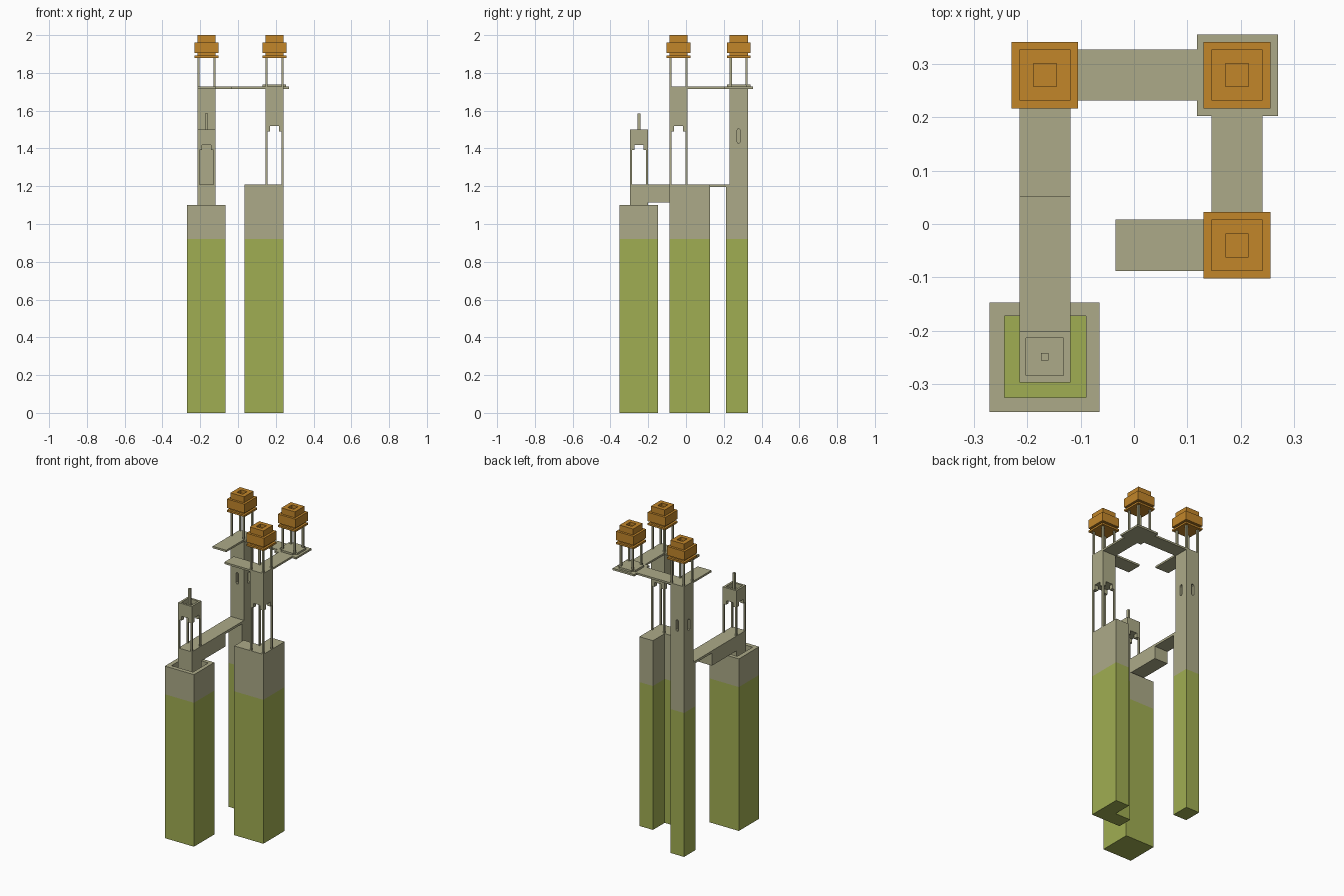
import bpy, bmesh
from mathutils import Vector

cube = bpy.data.objects.get("Cube")
if cube:
    bpy.data.objects.remove(cube, do_unlink=True)


def material(name, rgb):
    m = bpy.data.materials.new(name)
    m.use_nodes = True
    m.diffuse_color = (*rgb, 1)
    bsdf = next(n for n in m.node_tree.nodes if n.type == 'BSDF_PRINCIPLED')
    bsdf.inputs["Base Color"].default_value = (*rgb, 1)
    return m


STONE = material("stone grey", (0.413, 0.402, 0.246))
MOSS = material("moss green", (0.352, 0.423, 0.084))
ORANGE = material("roof orange", (0.539, 0.238, 0.023))
MOSS_TOP = 0.92


def prism(name, profile, lo, hi, axis='z', mat=STONE):
    """Extrude a 2D profile between lo and hi along an axis."""
    place = {'x': lambda a, b, c: (c, a, b),
             'y': lambda a, b, c: (a, c, b),
             'z': lambda a, b, c: (a, b, c)}[axis]
    bm = bmesh.new()
    face = bm.faces.new([bm.verts.new(place(a, b, lo)) for a, b in profile])
    new = bmesh.ops.extrude_face_region(bm, geom=[face])["geom"]
    shift = Vector(place(0, 0, hi - lo))
    bmesh.ops.translate(bm, vec=shift, verts=[v for v in new if isinstance(v, bmesh.types.BMVert)])
    bmesh.ops.recalc_face_normals(bm, faces=bm.faces)
    mesh = bpy.data.meshes.new(name)
    bm.to_mesh(mesh)
    bm.free()
    mesh.materials.append(mat)
    ob = bpy.data.objects.new(name, mesh)
    bpy.context.scene.collection.objects.link(ob)
    return ob


def rect(x0, x1, y0, y1):
    return [(x0, y0), (x1, y0), (x1, y1), (x0, y1)]


def box(name, x0, x1, y0, y1, z0, z1, mat=STONE):
    return prism(name, rect(x0, x1, y0, y1), z0, z1, 'z', mat)


def square(name, cx, cy, half, z0, z1, mat=STONE):
    return box(name, cx - half, cx + half, cy - half, cy + half, z0, z1, mat)


def cut(ob, *cutters):
    """Subtract the cutters, bake the result and drop the cutters."""
    for c in cutters:
        c.hide_render = True
        mod = ob.modifiers.new("cut", 'BOOLEAN')
        mod.operation, mod.solver, mod.object = 'DIFFERENCE', 'EXACT', c
    dg = bpy.context.evaluated_depsgraph_get()
    baked = bpy.data.meshes.new_from_object(ob.evaluated_get(dg))
    ob.modifiers.clear()
    ob.data = baked
    for c in cutters:
        bpy.data.objects.remove(c, do_unlink=True)


def add_moss(ob):
    """Split the faces at the moss line and colour those below it green."""
    ob.data.materials.clear()
    ob.data.materials.append(STONE)
    ob.data.materials.append(MOSS)
    bm = bmesh.new()
    bm.from_mesh(ob.data)
    bmesh.ops.bisect_plane(bm, geom=bm.verts[:] + bm.edges[:] + bm.faces[:],
                           plane_co=(0, 0, MOSS_TOP), plane_no=(0, 0, 1))
    for f in bm.faces:
        f.material_index = int(f.calc_center_median().z < MOSS_TOP)
    bm.to_mesh(ob.data)
    bm.free()


def arch(c, z0, spring, top):
    """Stepped arch outline centred on c."""
    w, n = 0.0375, 0.023
    return [(c - w, z0), (c + w, z0), (c + w, spring), (c + n, spring),
            (c + n, top), (c - n, top), (c - n, spring), (c - w, spring)]


def open_tower(name, cx, cy, z0, z1, floor, spring, top):
    """Square tower with a stepped arch through all four sides."""
    ob = square(name, cx, cy, H, z0, z1)
    cut(ob, prism("cutter_y", arch(cx, floor, spring, top), cy - 0.1, cy + 0.1, 'y'),
        prism("cutter_x", arch(cy, floor, spring, top), cx - 0.1, cx + 0.1, 'x'))
    return ob


H = 0.048                 # half width of the towers
XL, XR = -0.167, 0.193    # tower columns
YF, YM, YB = -0.249, -0.04, 0.279
DECK0, DECK1 = 1.715, 1.727

# Front tower base: shell with a sunken mossy floor
front_base = box("front_tower_base", -0.271, -0.065, -0.352, -0.147, 0, 1.1)
cut(front_base, box("cutter", -0.243, -0.09, -0.325, -0.172, 0.9, 1.2))
add_moss(front_base)

# Front tower: open arches, sunken roof and spire
front_tower = open_tower("front_tower", XL, YF, 0.9, 1.5, 1.21, 1.392, 1.418)
cut(front_tower, square("cutter", XL, YF, 0.035, 1.47, 1.6))
add_moss(front_tower)
square("front_spire", XL, YF, 0.007, 1.47, 1.585)

# Lower bridge with its thick beam
box("lower_bridge_deck", XL - H, XL + H, -0.201, 0.225, 1.195, 1.21)
box("lower_bridge_beam", XL - H, XL + H, -0.201, 0.045, 1.115, 1.195)

# Side tower base: L-shaped plan
add_moss(prism("side_tower_base", [(0.035, -0.088), (0.241, -0.088), (0.241, 0.127),
                                   (0.145, 0.127), (0.145, 0.008), (0.035, 0.008)], 0, 1.21))
open_tower("side_tower", XR, YM, 1.21, DECK1, 1.21, 1.49, 1.518)

# Back tower: tall shaft with slit windows on all sides
back_tower = square("back_tower", XL, YB, H, 0, DECK1)


def slit(c):
    return [(c - 0.01, 1.437), (c - 0.005, 1.43), (c + 0.005, 1.43), (c + 0.01, 1.437),
            (c + 0.01, 1.495), (c + 0.005, 1.502), (c - 0.005, 1.502), (c - 0.01, 1.495)]


slits = []
for s in (-1, 1):
    a, b = sorted((s * (H - 0.02), s * (H + 0.02)))
    slits.append(prism("cutter_x", slit(YB), XL + a, XL + b, 'x'))
    slits.append(prism("cutter_y", slit(XL), YB + a, YB + b, 'y'))
cut(back_tower, *slits)
add_moss(back_tower)
add_moss(box("back_tower_buttress", XL - H, XL + H, 0.212, YB - H, 0, 1.21))

# Upper walkways at deck height, two of them broken off
box("back_walkway", XL + H, 0.118, YB - H, YB + H, DECK0, DECK1)
box("side_walkway", XR - H, XR + H, YM + H, 0.202, DECK0, DECK1)
box("broken_back_walkway", XL - H, XL + H, 0.051, YB - H, DECK0, DECK1)
box("broken_side_walkway", -0.035, XR - H, YM - H, YM + H, DECK0, DECK1)
box("corner_platform", 0.118, 0.27, 0.202, 0.355, DECK0, DECK1)
a, b = 0.062, 0.042
quarter = [(a, -b), (a, b), (b, b), (b, a)]
plus = []
for i in range(4):
    for x, y in quarter[:3]:
        for _ in range(i):
            x, y = -y, x
        plus.append((XR + x, YB + y))
prism("corner_lantern_foot", plus, DECK1, 1.739)

# Lanterns: four posts under a stepped orange roof
for label, cx, cy in (("back", XL, YB), ("corner", XR, YB), ("side", XR, YM)):
    for i, (sx, sy) in enumerate([(-1, -1), (1, -1), (1, 1), (-1, 1)]):
        square(f"{label}_lantern_post_{i + 1}", cx + sx * 0.042, cy + sy * 0.042,
               0.0055, DECK1, 1.885)
    roof = square(f"{label}_lantern_roof_core", cx, cy, H, 1.882, 2.0, ORANGE)
    cut(roof, square("cutter", cx, cy, 0.0215, 1.98, 2.1, ORANGE))
    square(f"{label}_lantern_eave", cx, cy, 0.0625, 1.88, 1.892, ORANGE)
    square(f"{label}_lantern_roof_band", cx, cy, 0.0625, 1.905, 1.962, ORANGE)
